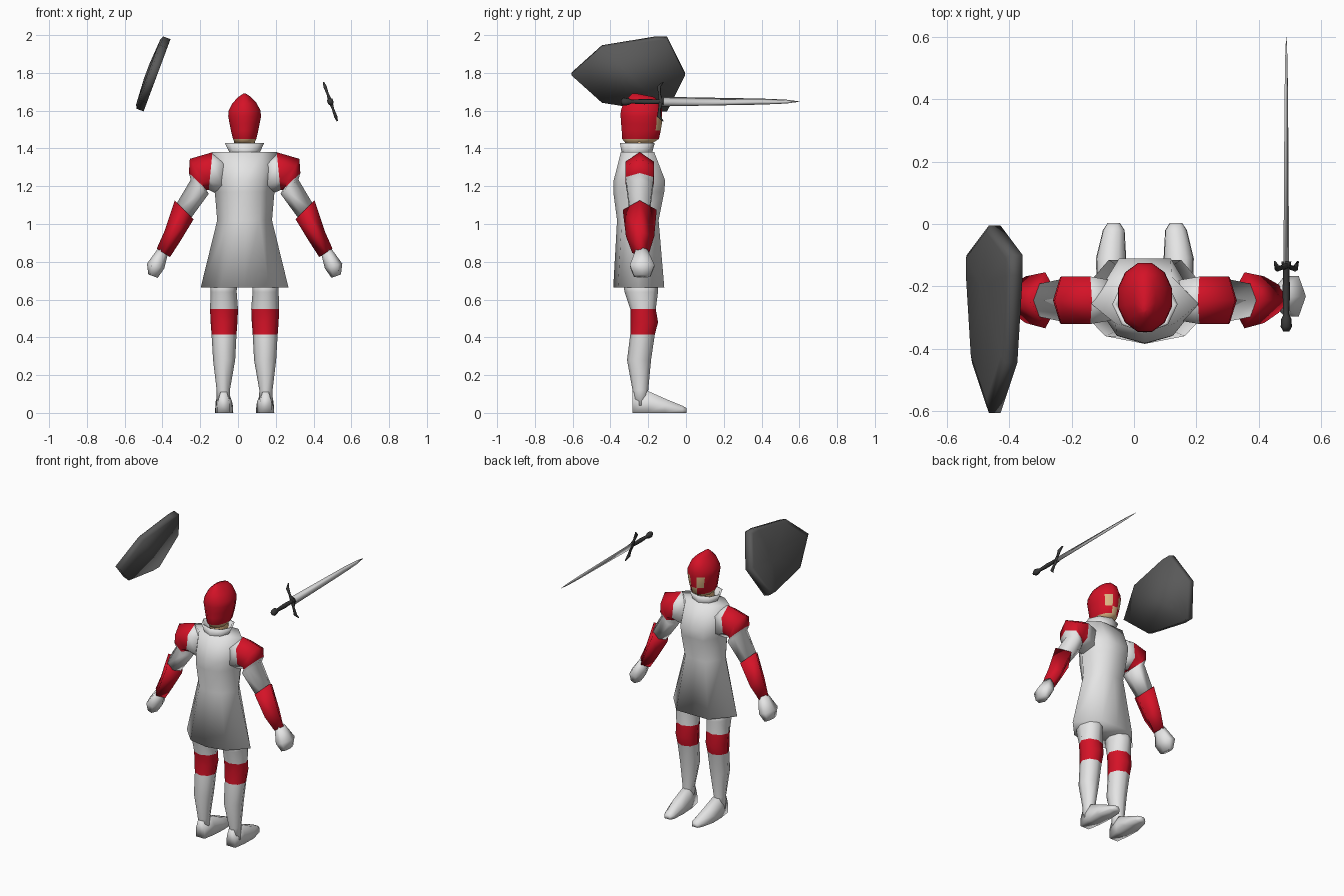
import bpy, bmesh
from math import sin, cos, pi, atan2, degrees
from mathutils import Vector

if "Cube" in bpy.data.objects:
    bpy.data.objects.remove(bpy.data.objects["Cube"])

CX = 0.035  # symmetry axis of the figure


def material(name, rgb):
    m = bpy.data.materials.new(name)
    m.diffuse_color = (*rgb, 1)
    m.use_nodes = True
    m.node_tree.nodes["Principled BSDF"].inputs["Base Color"].default_value = m.diffuse_color
    return m


white = material("white_cloth", (0.78, 0.78, 0.78))
red = material("red_cloth", (0.66, 0.006, 0.02))
skin = material("skin", (0.72, 0.46, 0.23))
grey = material("shield_grey", (0.1, 0.1, 0.1))
dark = material("dark_iron", (0.04, 0.04, 0.04))
steel = material("steel", (0.62, 0.62, 0.62))


def loft(name, rings, mats, rule=None, segs=None, mirror=False, caps=True):
    """Skin a list of point rings; segs = material per band, rule = material per face."""
    bm = bmesh.new()
    vr = [[bm.verts.new(p) for p in r] for r in rings]
    n = len(vr[0])
    for i in range(len(vr) - 1):
        for j in range(n):
            k = (j + 1) % n
            f = bm.faces.new((vr[i][j], vr[i][k], vr[i + 1][k], vr[i + 1][j]))
            if segs:
                f.material_index = segs[i]
    if caps:
        for r, s in ((vr[0], 0), (vr[-1], -1)):
            f = bm.faces.new(r)
            if segs:
                f.material_index = segs[s]
    bmesh.ops.recalc_face_normals(bm, faces=bm.faces)
    for f in bm.faces:
        f.smooth = True
        if rule:
            f.material_index = rule(f.calc_center_median())
    if mirror:
        for v in bm.verts:
            v.co.x = 2 * CX - v.co.x
        bmesh.ops.reverse_faces(bm, faces=bm.faces)
    me = bpy.data.meshes.new(name)
    bm.to_mesh(me)
    bm.free()
    for m in mats:
        me.materials.append(m)
    ob = bpy.data.objects.new(name, me)
    bpy.context.collection.objects.link(ob)
    return ob


def flat_ring(z, x0, x1, y0, y1, n=8, turn=0.0):
    """Horizontal oval ring inside the given bounds."""
    return [((x0 + x1) / 2 + (x1 - x0) / 2 * cos(2 * pi * i / n + turn),
             (y0 + y1) / 2 + (y1 - y0) / 2 * sin(2 * pi * i / n + turn), z) for i in range(n)]


def limb_ring(outer, inner, depth, y=-0.245, n=6):
    """Oval ring whose two ends are (x, z) points."""
    ox, oz = outer
    ix, iz = inner
    return [((ox + ix) / 2 + (ox - ix) / 2 * cos(2 * pi * i / n), y + depth * sin(2 * pi * i / n),
             (oz + iz) / 2 + (oz - iz) / 2 * cos(2 * pi * i / n)) for i in range(n)]


# Tunic: flared skirt, waist, chest
def tunic_ring(z, hw, yf, yb):
    ym = (yf + yb) / 2
    return [(CX + x * hw, y, z) for x, y in
            ((1, ym), (0.5, yf), (0, yf), (-0.5, yf), (-1, ym),
             (-0.55, yb + 0.025), (0, yb), (0.55, yb + 0.025))]


loft("tunic", [tunic_ring(*r) for r in (
    (0.665, 0.232, -0.115, -0.385), (1.02, 0.145, -0.145, -0.365),
    (1.17, 0.158, -0.115, -0.385), (1.23, 0.165, -0.11, -0.383),
    (1.38, 0.172, -0.168, -0.345))], [white])

# Collar, neck
loft("collar", [flat_ring(z, CX - w, CX + w, y0, y1) for z, w, y0, y1 in (
    (1.375, 0.078, -0.34, -0.18), (1.43, 0.105, -0.35, -0.165), (1.425, 0.09, -0.335, -0.18),
    (1.375, 0.065, -0.325, -0.19))], [white], caps=False)
loft("neck", [flat_ring(1.36, CX - 0.055, CX + 0.055, -0.31, -0.19),
              flat_ring(1.47, CX - 0.055, CX + 0.055, -0.31, -0.18)], [skin])


# Hooded head with face openings on the +y side
def head_colour(c):
    a = abs(degrees(atan2(c.x - CX, c.y + 0.24)))
    if c.z < 1.45:
        return 1
    if 1.53 < c.z < 1.57 and 10 < a < 50:
        return 1
    if 1.45 < c.z < 1.5 and a < 10:
        return 1
    if 1.5 < c.z < 1.53 and 10 < a < 40:
        return 1
    return 0


loft("head", [flat_ring(z, CX - w, CX + w, y0, y1, 12, pi / 12) for z, w, y0, y1 in (
    (1.425, 0.05, -0.32, -0.18), (1.45, 0.064, -0.341, -0.14), (1.495, 0.075, -0.344, -0.13),
    (1.53, 0.082, -0.347, -0.124), (1.57, 0.09, -0.35, -0.122), (1.60, 0.087, -0.349, -0.122),
    (1.64, 0.066, -0.335, -0.133), (1.672, 0.035, -0.305, -0.165),
    (1.69, 0.008, -0.285, -0.255))], [red, skin], rule=head_colour)


# Foot cross-section across x and z
def foot_ring(y, x0, x1, h):
    m, w = (x0 + x1) / 2, (x1 - x0) / 2
    return [(m + a * w, y, b * h) for a, b in
            ((-1, 0), (-0.95, 0.55), (-0.5, 1), (0.5, 1), (0.95, 0.55), (1, 0))]


for side, flip in (("left", False), ("right", True)):
    # Sleeve with red shoulder cap
    loft(side + "_sleeve", [
        limb_ring((-0.07, 1.37), (-0.09, 1.15), 0.075),
        limb_ring((-0.135, 1.38), (-0.155, 1.18), 0.088),
        limb_ring((-0.255, 1.345), (-0.17, 1.18), 0.088),
        limb_ring((-0.26, 1.27), (-0.17, 1.185), 0.085),
        limb_ring((-0.25, 1.235), (-0.155, 1.16), 0.08),
        limb_ring((-0.33, 1.10), (-0.25, 1.03), 0.06)],
        [white, red], segs=[0, 1, 1, 0, 0], mirror=flip)
    # Forearm cuff
    loft(side + "_forearm", [
        limb_ring((-0.335, 1.125), (-0.235, 1.025), 0.09, n=4),
        limb_ring((-0.39, 0.96), (-0.305, 0.91), 0.075, -0.243, 4),
        limb_ring((-0.43, 0.87), (-0.36, 0.825), 0.045, -0.24, 4)], [red], mirror=flip)
    # Hand
    loft(side + "_hand", [
        limb_ring((-0.42, 0.875), (-0.37, 0.845), 0.035, -0.235),
        limb_ring((-0.482, 0.79), (-0.39, 0.765), 0.075, -0.232),
        limb_ring((-0.475, 0.733), (-0.425, 0.715), 0.05, -0.232)], [white], mirror=flip)
    # Leg with red knee band
    loft(side + "_leg", [flat_ring(*r) for r in (
        (0.70, -0.145, -0.005, -0.335, -0.15), (0.64, -0.145, -0.007, -0.325, -0.148),
        (0.55, -0.148, 0.0, -0.295, -0.16), (0.48, -0.145, -0.003, -0.295, -0.148),
        (0.415, -0.14, -0.008, -0.295, -0.165), (0.28, -0.132, -0.015, -0.312, -0.185),
        (0.12, -0.113, -0.043, -0.283, -0.2), (0.04, -0.115, -0.04, -0.28, -0.2))],
        [white, red], segs=[0, 0, 1, 1, 0, 0, 0], mirror=flip)
    # Foot
    loft(side + "_foot", [foot_ring(*r) for r in (
        (-0.283, -0.108, -0.045, 0.11), (-0.2, -0.12, -0.03, 0.115),
        (-0.11, -0.122, -0.025, 0.075), (-0.02, -0.1, -0.03, 0.038),
        (0.003, -0.085, -0.045, 0.026))], [white], mirror=flip)

# Kite shield: tilted slab with a raised middle on its outer side
up, out = Vector((0.349, 0, 0.937)), Vector((-0.937, 0, 0.349))
middle = Vector((-0.452, 0, 1.796))
outline = [(-0.607, 0), (-0.445, 0.155), (-0.165, 0.204), (-0.10, 0.204), (-0.005, 0),
           (-0.10, -0.204), (-0.165, -0.204), (-0.445, -0.155)]


def shield_ring(scale, t):
    return [middle + up * (u * scale) + out * t + Vector((0, -0.2 + (y + 0.2) * scale, 0))
            for y, u in outline]


loft("shield", [shield_ring(1, -0.025), shield_ring(1, 0.015),
                shield_ring(0.9, 0.025), shield_ring(0.2, 0.034)], [grey])

# Sword pointing along +y
wide, thin = Vector((0.336, 0, -0.942)), Vector((0.942, 0, 0.336))
hilt = Vector((0.489, 0, 1.648))


def sword_ring(y, w, t, n):
    return [hilt + Vector((0, y, 0)) + wide * (w * cos(2 * pi * i / n)) + thin * (t * sin(2 * pi * i / n))
            for i in range(n)]


loft("sword_blade", [sword_ring(y, w, t, 4) for y, w, t in (
    (-0.13, 0.027, 0.006), (0.4, 0.017, 0.005), (0.53, 0.011, 0.004), (0.6, 0.001, 0.001))], [steel])
loft("sword_grip", [sword_ring(y, w, w * 0.8, 6) for y, w in (
    (-0.345, 0.012), (-0.33, 0.022), (-0.305, 0.02), (-0.29, 0.011),
    (-0.22, 0.015), (-0.15, 0.012), (-0.12, 0.02))], [dark])
# Curved crossguard
loft("sword_guard", [
    [hilt + wide * s + Vector((0, y + r * cos(pi * i / 3), 0)) + thin * (r * sin(pi * i / 3)) for i in range(6)]
    for s, y, r in ((-0.11, -0.122, 0.004), (-0.085, -0.143, 0.01), (-0.04, -0.14, 0.007),
                    (0, -0.132, 0.014), (0.04, -0.14, 0.007), (0.085, -0.143, 0.01),
                    (0.11, -0.122, 0.004))], [dark])
